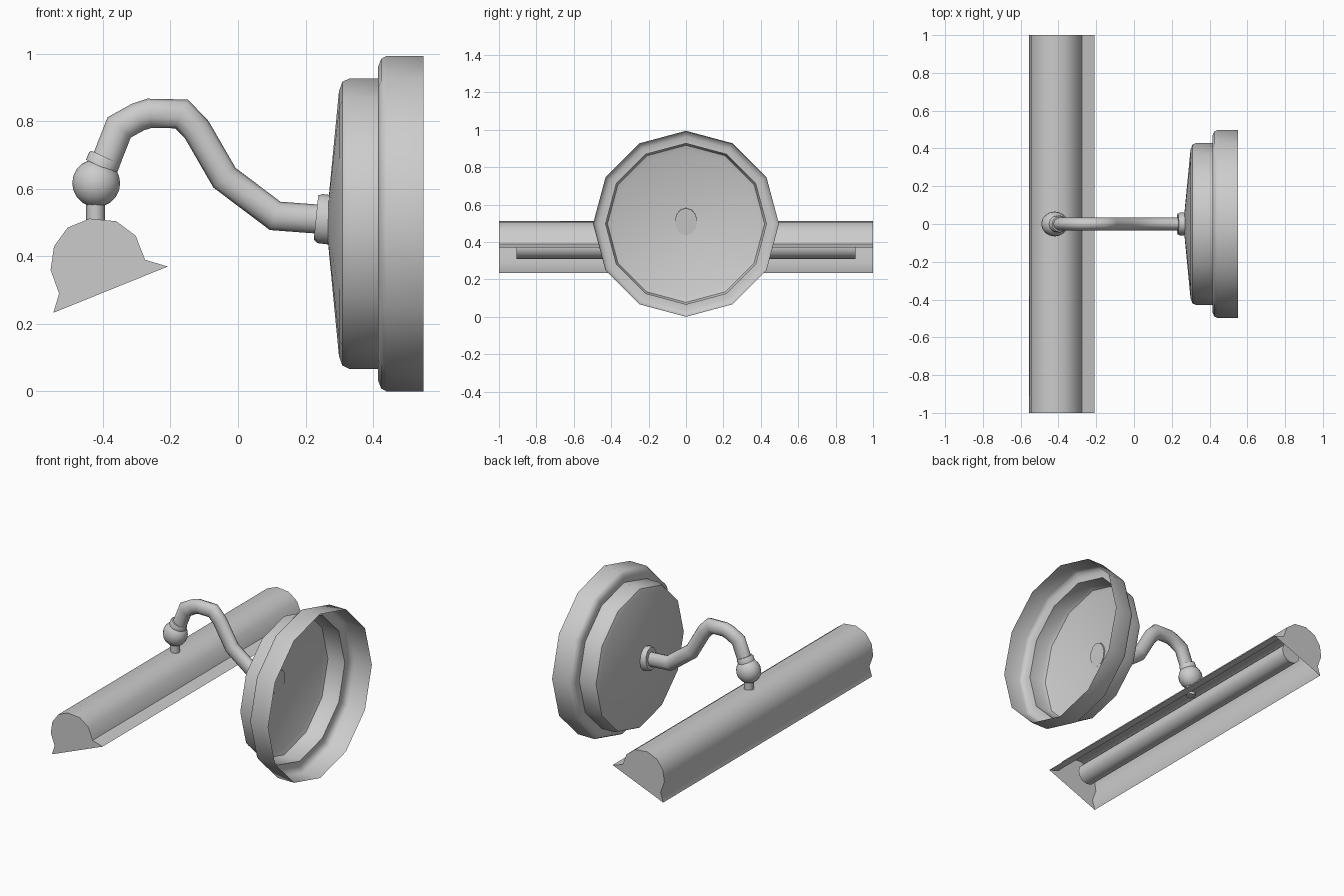
import bpy, bmesh, math
from mathutils import Vector

if "Cube" in bpy.data.objects:
    bpy.data.objects.remove(bpy.data.objects["Cube"])


def loft(name, rings, caps=(True, True), closed=True, angle=40):
    """Skin a list of equal-length point rings into one mesh object."""
    bm = bmesh.new()
    vs = [[bm.verts.new(p) for p in r] for r in rings]
    n = len(rings[0])
    for a, b in zip(vs, vs[1:]):
        for i in range(n if closed else n - 1):
            j = (i + 1) % n
            bm.faces.new((a[i], a[j], b[j], b[i]))
    if caps[0]:
        bm.faces.new(vs[0][::-1])
    if caps[1]:
        bm.faces.new(vs[-1])
    bmesh.ops.recalc_face_normals(bm, faces=bm.faces)
    me = bpy.data.meshes.new(name)
    bm.to_mesh(me)
    bm.free()
    ob = bpy.data.objects.new(name, me)
    bpy.context.collection.objects.link(ob)
    bpy.ops.object.select_all(action='DESELECT')
    ob.select_set(True)
    bpy.context.view_layer.objects.active = ob
    bpy.ops.object.shade_smooth_by_angle(angle=math.radians(angle))
    return ob


def ring(x, z, direction, r_plane, r_y, n):
    """Ellipse in the plane across a direction that lies in XZ."""
    d = Vector((direction[0], 0, direction[1])).normalized()
    side = Vector((-d.z, 0, d.x))
    c = Vector((x, 0, z))
    return [c + side * (r_plane * math.cos(2 * math.pi * i / n))
            + Vector((0, r_y * math.sin(2 * math.pi * i / n), 0)) for i in range(n)]


# wall plate: stepped shell, open at the back
plate = [(0.55, 0.497), (0.44, 0.497), (0.424, 0.488), (0.415, 0.465), (0.415, 0.43),
         (0.33, 0.43), (0.309, 0.42), (0.299, 0.392), (0.267, 0.06)]
loft("wall_plate", [ring(x, 0.497, (1, 0), r, r, 12) for x, r in plate], caps=(False, True))

# collar where the arm meets the plate
d = (-1, 0.1)
loft("arm_collar", [ring(0.275, 0.508, d, 0.073, 0.06, 12), ring(0.243, 0.512, d, 0.073, 0.06, 12),
                    ring(0.231, 0.515, d, 0.066, 0.054, 12)])

# swan-neck arm
path = [(0.27, 0.508), (0.11, 0.52), (-0.04, 0.633), (-0.122, 0.775), (-0.167, 0.822),
        (-0.262, 0.824), (-0.296, 0.813), (-0.352, 0.782), (-0.40, 0.66)]
rings = []
for i, p in enumerate(path):
    a = Vector(path[max(i - 1, 0)])
    b = Vector(path[min(i + 1, len(path) - 1)])
    p = Vector(p)
    u = (p - a).normalized() if i else (b - p).normalized()
    v = (b - p).normalized() if i < len(path) - 1 else u
    t = u + v
    miter = 1 / max(0.8, u.dot(t.normalized()))
    rings.append(ring(p.x, p.y, t, 0.043 * miter, 0.035, 10))
loft("swan_neck_arm", rings, angle=60)

# small collar above the ball
d = (-0.42, -0.9)
loft("ball_collar", [ring(-0.393, 0.694, d, 0.045, 0.042, 12), ring(-0.396, 0.687, d, 0.05, 0.046, 12),
                     ring(-0.405, 0.665, d, 0.05, 0.046, 12)])

# ball joint
bpy.ops.mesh.primitive_uv_sphere_add(segments=16, ring_count=10, radius=0.071,
                                     location=(-0.42, 0, 0.617))
bpy.context.object.name = "ball_joint"
bpy.context.object.scale.y = 0.93
bpy.ops.object.shade_smooth()

# stem from the ball to the shade
loft("shade_stem", [ring(-0.422, z, (0, 1), 0.028, 0.028, 8) for z in (0.495, 0.57)], angle=50)

# trough shade, open underneath, with flat ends
shade = [(-0.547, 0.233), (-0.53, 0.29), (-0.555, 0.36), (-0.545, 0.43), (-0.505, 0.485),
         (-0.44, 0.512), (-0.36, 0.504), (-0.303, 0.461), (-0.275, 0.39), (-0.208, 0.37)]
loft("trough_shade", [[(x, y, z) for x, z in shade] for y in (-1, 1)], closed=False, angle=45)

# tubular lamp inside the shade
lamp = [[(-0.41 + 0.063 * math.cos(k * math.pi / 6), y, 0.373 + 0.063 * math.sin(k * math.pi / 6))
         for k in range(12)] for y in (-0.905, 0.905)]
loft("tube_lamp", lamp)
